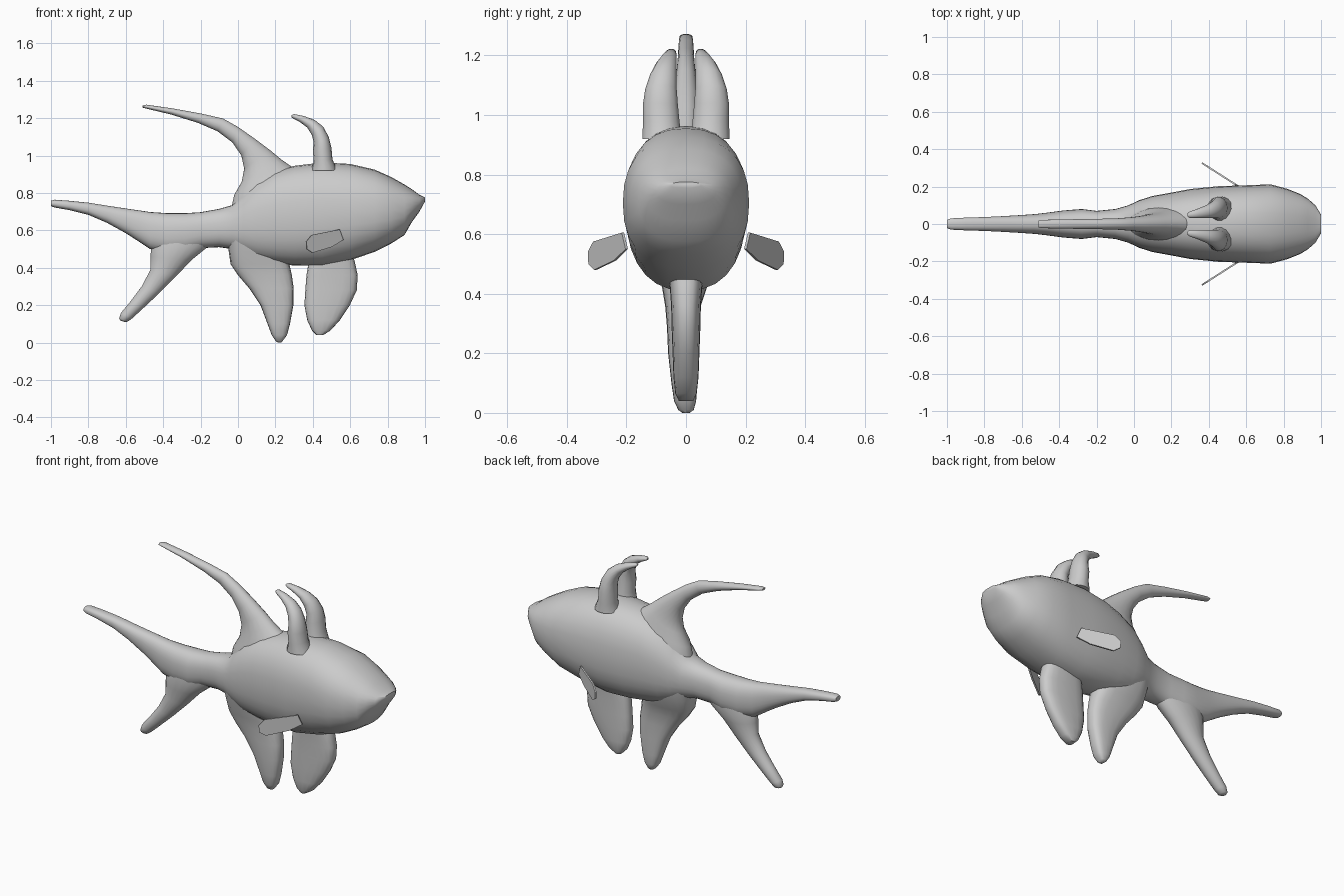
import bpy, bmesh, math

grey = bpy.data.materials.new("pale grey")
grey.diffuse_color = (0.6, 0.6, 0.6, 1)


def finish(bm, name, angle=50, mirror=False):
    bmesh.ops.recalc_face_normals(bm, faces=bm.faces)
    me = bpy.data.meshes.new(name)
    bm.to_mesh(me)
    bm.free()
    ob = bpy.data.objects.new(name, me)
    bpy.context.collection.objects.link(ob)
    me.materials.append(grey)
    if mirror:
        m = ob.modifiers.new("mirror", 'MIRROR')
        m.use_axis = (False, True, False)
        m.use_mirror_merge = False
    bpy.ops.object.select_all(action='DESELECT')
    ob.select_set(True)
    bpy.context.view_layer.objects.active = ob
    bpy.ops.object.shade_smooth_by_angle(angle=math.radians(angle))
    return ob


def loft(name, rings, power=2.0, n=20, mirror=False):
    """Rings are (x1, z1, x2, z2, half width, y centre): opposite edges in side view."""
    bm = bmesh.new()
    loops = []
    for x1, z1, x2, z2, w, yc in rings:
        loop = []
        for i in range(n):
            a = 2 * math.pi * i / n
            c, s = math.cos(a), math.sin(a)
            u = math.copysign(abs(c) ** (2 / power), c)
            v = math.copysign(abs(s) ** (2 / power), s)
            t = (1 - u) / 2
            loop.append(bm.verts.new((x1 + (x2 - x1) * t, yc + w * v, z1 + (z2 - z1) * t)))
        loops.append(loop)
    for a, b in zip(loops, loops[1:]):
        for i in range(n):
            j = (i + 1) % n
            bm.faces.new((a[i], a[j], b[j], b[i]))
    bm.faces.new(loops[0])
    bm.faces.new(loops[-1])
    return finish(bm, name, mirror=mirror)


# Body, running from the snout into the upper tail lobe: x, top, bottom, half width
body = [(1.0, .775, .755, .05), (.97, .79, .70, .10), (.93, .82, .645, .135),
        (.89, .845, .575, .16), (.82, .885, .53, .188), (.73, .925, .485, .212),
        (.6, .955, .44, .207), (.45, .963, .41, .202), (.3, .945, .412, .187),
        (.2, .92, .422, .168), (.1, .87, .44, .15), (.03, .80, .47, .128),
        (-.03, .735, .50, .10), (-.1, .715, .51, .08), (-.2, .697, .505, .07),
        (-.28, .692, .48, .08), (-.38, .692, .475, .072), (-.47, .698, .50, .06),
        (-.53, .707, .54, .053), (-.6, .717, .585, .048), (-.7, .732, .64, .042),
        (-.8, .748, .683, .037), (-.9, .758, .708, .034), (-.98, .764, .722, .03),
        (-1.0, .758, .73, .022)]
loft("body", [(x, t, x, b, w, 0) for x, t, b, w in body], power=2.35, n=28)

# Lower tail lobe
loft("lower_tail_lobe", [
    (-.12, .55, -.42, .66, .06, 0), (-.17, .505, -.465, .53, .072, 0),
    (-.25, .44, -.467, .46, .062, 0), (-.33, .355, -.468, .39, .05, 0),
    (-.42, .265, -.515, .30, .043, 0), (-.5, .19, -.575, .22, .037, 0),
    (-.565, .13, -.625, .16, .032, 0), (-.59, .112, -.635, .13, .026, 0),
    (-.605, .11, -.63, .118, .014, 0)])

# Swept dorsal fin
loft("dorsal_fin", [
    (.34, .90, -.04, .70, .10, 0), (.28, .945, -.02, .79, .085, 0),
    (.23, .98, .02, .86, .068, 0), (.17, 1.03, .033, .93, .056, 0),
    (.09, 1.09, .018, 1.0, .046, 0), (0, 1.153, -.03, 1.07, .036, 0),
    (-.08, 1.198, -.11, 1.13, .03, 0), (-.2, 1.225, -.215, 1.175, .027, 0),
    (-.35, 1.252, -.36, 1.22, .025, 0), (-.49, 1.272, -.495, 1.252, .022, 0),
    (-.51, 1.268, -.51, 1.256, .018, 0)])

# Pair of curled head crests
loft("head_crest", [
    (.53, .92, .39, .92, .068, .08), (.505, .98, .405, .97, .063, .083),
    (.50, 1.04, .40, 1.03, .06, .086), (.485, 1.10, .405, 1.07, .054, .084),
    (.455, 1.155, .395, 1.11, .045, .076), (.41, 1.19, .37, 1.15, .035, .066),
    (.35, 1.212, .33, 1.18, .025, .056), (.30, 1.222, .295, 1.198, .017, .05),
    (.285, 1.216, .285, 1.206, .008, .048)], n=14, mirror=True)

# Rounded front belly fin and longer rear belly fin: z, rear x, front x, half width, y centre
front_fin = [(.48, .40, .61, .06, 0), (.43, .378, .625, .055, 0), (.36, .366, .64, .05, 0),
             (.28, .36, .635, .048, 0), (.2, .355, .598, .045, 0), (.12, .37, .545, .042, 0),
             (.065, .395, .495, .036, 0), (.04, .42, .455, .024, 0)]
rear_fin = [(.55, -.06, .24, .11, 0), (.49, -.05, .25, .10, 0), (.42, -.04, .275, .075, -.005),
            (.36, 0, .288, .06, -.01), (.29, .06, .298, .054, -.01), (.2, .12, .296, .05, -.01),
            (.1, .158, .278, .044, -.005), (.04, .18, .262, .037, -.003), (.01, .2, .24, .026, 0),
            (0, .212, .232, .012, 0)]
for name, rows in (("front_belly_fin", front_fin), ("rear_belly_fin", rear_fin)):
    loft(name, [(b, z, a, z, w, y) for z, a, b, w, y in rows], power=2.8)

# Thin side fins, swept back and outward
bm = bmesh.new()
outline = [(.56, .55), (.54, .605), (.39, .575), (.362, .54), (.365, .50), (.395, .48), (.5, .512)]
face = bm.faces.new([bm.verts.new((x, .195 + (.56 - x) * .64, z)) for x, z in outline])
ext = bmesh.ops.extrude_face_region(bm, geom=[face])
bmesh.ops.translate(bm, vec=(.004, .008, 0),
                    verts=[v for v in ext["geom"] if isinstance(v, bmesh.types.BMVert)])
finish(bm, "side_fin", angle=30, mirror=True)
